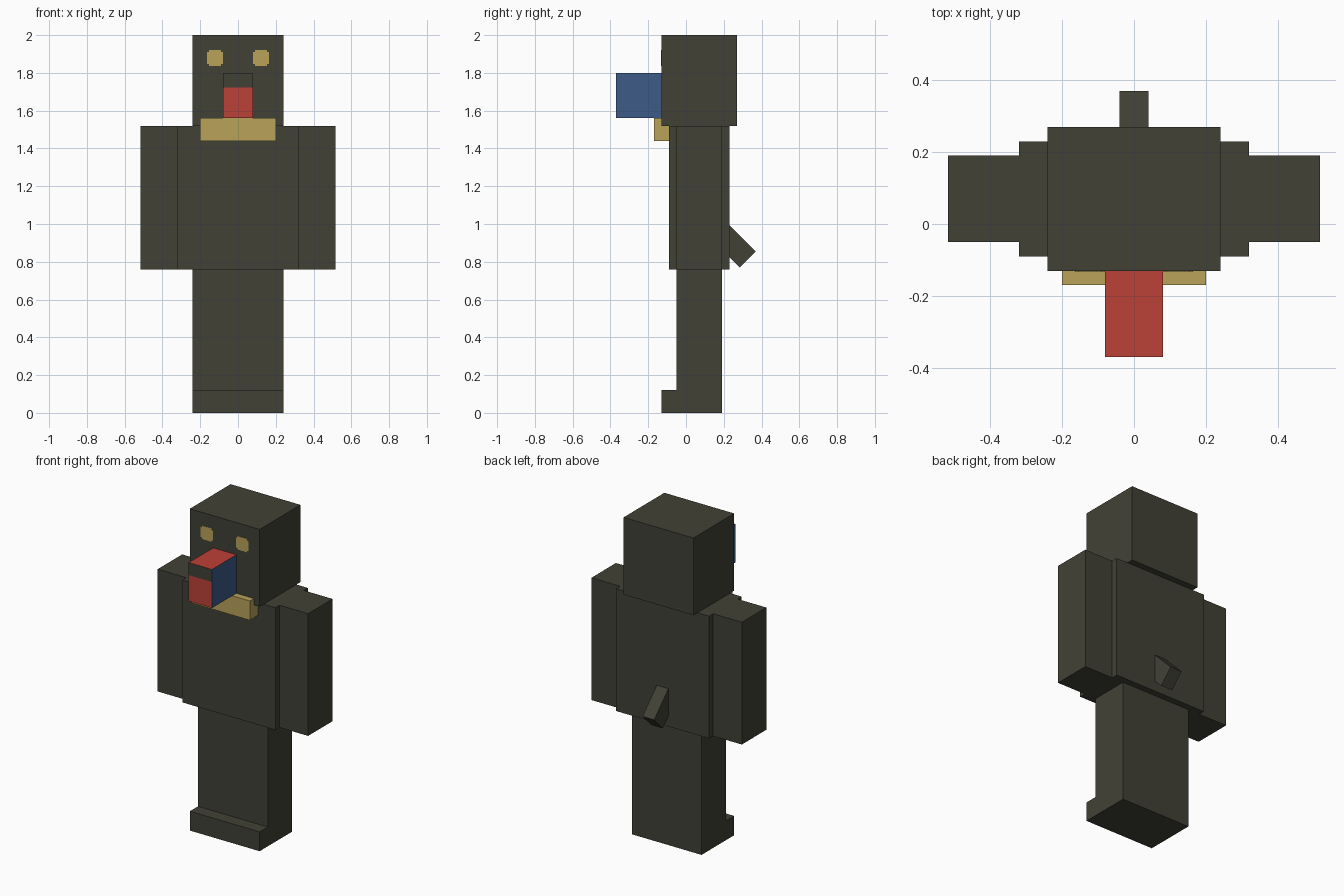
import bpy, bmesh, math
from mathutils import Matrix

old = bpy.data.objects.get("Cube")
if old:
    bpy.data.objects.remove(old, do_unlink=True)


def material(name, rgb):
    m = bpy.data.materials.new(name)
    m.use_nodes = True
    m.diffuse_color = (*rgb, 1)
    m.node_tree.nodes["Principled BSDF"].inputs["Base Color"].default_value = (*rgb, 1)
    return m


FUR = material("dark_fur", (0.053, 0.053, 0.037))
RED = material("muzzle_red", (0.5, 0.052, 0.037))
BLUE = material("cheek_blue", (0.046, 0.104, 0.24))
GOLD = material("golden_fur", (0.48, 0.365, 0.102))


def finish(name, bm, *mats):
    bmesh.ops.recalc_face_normals(bm, faces=bm.faces)
    mesh = bpy.data.meshes.new(name)
    bm.to_mesh(mesh)
    bm.free()
    for m in mats:
        mesh.materials.append(m)
    ob = bpy.data.objects.new(name, mesh)
    bpy.context.collection.objects.link(ob)
    return ob


def box_mesh(x, y, z):
    bm = bmesh.new()
    bmesh.ops.create_cube(bm, size=1)
    for v in bm.verts:
        v.co = [(lo + hi) / 2 + c * (hi - lo) for c, (lo, hi) in zip(v.co, (x, y, z))]
    return bm


def box(name, x, y, z, mat):
    return finish(name, box_mesh(x, y, z), mat)


def prism(name, outline, offset, mat, to_point):
    """Extrude a flat outline; to_point places each outline pair in space."""
    bm = bmesh.new()
    face = bm.faces.new([bm.verts.new(to_point(a, b)) for a, b in outline])
    new = bmesh.ops.extrude_face_region(bm, geom=[face])["geom"]
    bmesh.ops.translate(bm, vec=offset, verts=[g for g in new if isinstance(g, bmesh.types.BMVert)])
    return finish(name, bm, mat)


# Head, torso and golden chest tuft
box("head", (-0.24, 0.24), (-0.13, 0.27), (1.52, 2.0), FUR)
box("torso", (-0.32, 0.32), (-0.09, 0.23), (0.76, 1.52), FUR)
box("chest_tuft", (-0.2, 0.2), (-0.17, -0.09), (1.44, 1.56), GOLD)

# Legs with forward feet, as one stepped side profile
leg_profile = [(-0.13, 0), (0.19, 0), (0.19, 0.76), (-0.05, 0.76), (-0.05, 0.12), (-0.13, 0.12)]
prism("legs_and_feet", leg_profile, (0.48, 0, 0), FUR, lambda y, z: (-0.24, y, z))

# Arms and square eyes with notched corners
h, n = 0.042, 0.032
notched = []
for sx, sz in ((1, 1), (-1, 1), (-1, -1), (1, -1)):
    step = [(h, n), (n, n), (n, h)]
    if sx * sz < 0:
        step.reverse()
    notched += [(sx * a, sz * b) for a, b in step]
for side, s in (("left", 1), ("right", -1)):
    box(side + "_arm", sorted((s * 0.32, s * 0.517)), (-0.05, 0.19), (0.76, 1.52), FUR)
    prism(side + "_eye", notched, (0, 0.004, 0), GOLD,
          lambda x, z: (s * 0.122 + x, -0.133, 1.878 + z))

# Muzzle: blue cheeks, red elsewhere, dark nose band across the front
bm = box_mesh((-0.08, 0.08), (-0.37, -0.13), (1.56, 1.8))
front = [f for f in bm.faces if f.calc_center_median().y < -0.36]
bmesh.ops.bisect_plane(bm, geom=bm.verts[:] + bm.edges[:] + bm.faces[:],
                       plane_co=(0, 0, 1.722), plane_no=(0, 0, 1))
for f in bm.faces:
    c = f.calc_center_median()
    if abs(c.x) > 0.07:
        f.material_index = 1
    elif c.y < -0.36 and c.z > 1.722:
        f.material_index = 2
finish("muzzle", bm, RED, BLUE, FUR)

# Tail stub slanting down and back
bm = box_mesh((-0.04, 0.04), (-0.06, 0.06), (-0.24, 0))
bm.transform(Matrix.Translation((0, 0.328, 0.812)) @ Matrix.Rotation(math.radians(45), 4, "X")
             @ Matrix.Translation((0, 0, 0.24)))
finish("tail", bm, FUR)
